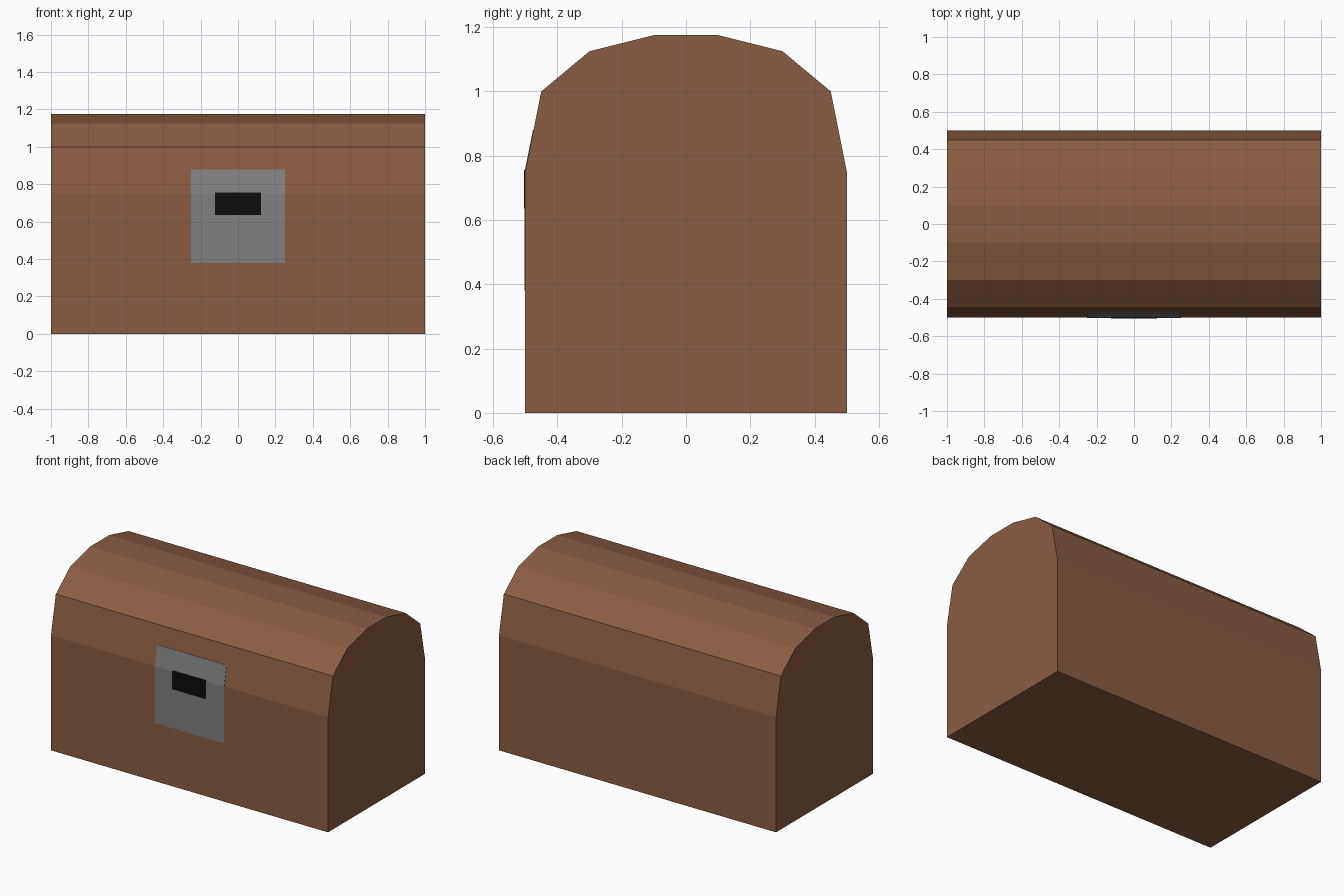
import bpy, bmesh

if "Cube" in bpy.data.objects:
    bpy.data.objects.remove(bpy.data.objects["Cube"])


def material(name, rgb):
    m = bpy.data.materials.new(name)
    m.diffuse_color = (*rgb, 1.0)
    m.use_nodes = True
    m.node_tree.nodes["Principled BSDF"].inputs["Base Color"].default_value = m.diffuse_color
    return m


brown = material("brown wood", (0.255, 0.108, 0.053))
grey = material("grey metal", (0.216, 0.216, 0.216))
black = material("keyhole black", (0.004, 0.004, 0.004))


def extrude_x(name, profile, half_width, mat):
    """Solid prism along x from a (y, z) profile."""
    bm = bmesh.new()
    face = bm.faces.new([bm.verts.new((-half_width, y, z)) for y, z in profile])
    ext = bmesh.ops.extrude_face_region(bm, geom=[face], use_keep_orig=True)
    verts = [g for g in ext["geom"] if isinstance(g, bmesh.types.BMVert)]
    bmesh.ops.translate(bm, verts=verts, vec=(2 * half_width, 0, 0))
    bmesh.ops.recalc_face_normals(bm, faces=bm.faces[:])
    me = bpy.data.meshes.new(name)
    bm.to_mesh(me)
    bm.free()
    me.materials.append(mat)
    ob = bpy.data.objects.new(name, me)
    bpy.context.collection.objects.link(ob)
    return ob


# Chest body with faceted barrel lid
BEND = 0.75
half = [(0.5, 0.0), (0.5, BEND), (0.45, 1.0), (0.3, 1.125), (0.1, 1.175)]
extrude_x("chest_body", half + [(-y, z) for y, z in reversed(half)], 1.0, brown)


# Thin plates that follow the bend of the front face
def front_y(z):
    return -0.5 + max(0.0, z - BEND) * 0.2


def front_plate(name, half_width, z0, z1, lift, mat):
    zs = [z0, BEND, z1]
    outer = [(front_y(z) - lift, z) for z in zs]
    inner = [(front_y(z) + 0.002, z) for z in reversed(zs)]
    extrude_x(name, outer + inner, half_width, mat)


front_plate("lock_plate", 0.25, 0.38, 0.88, 0.002, grey)
front_plate("keyhole", 0.122, 0.635, 0.757, 0.004, black)
